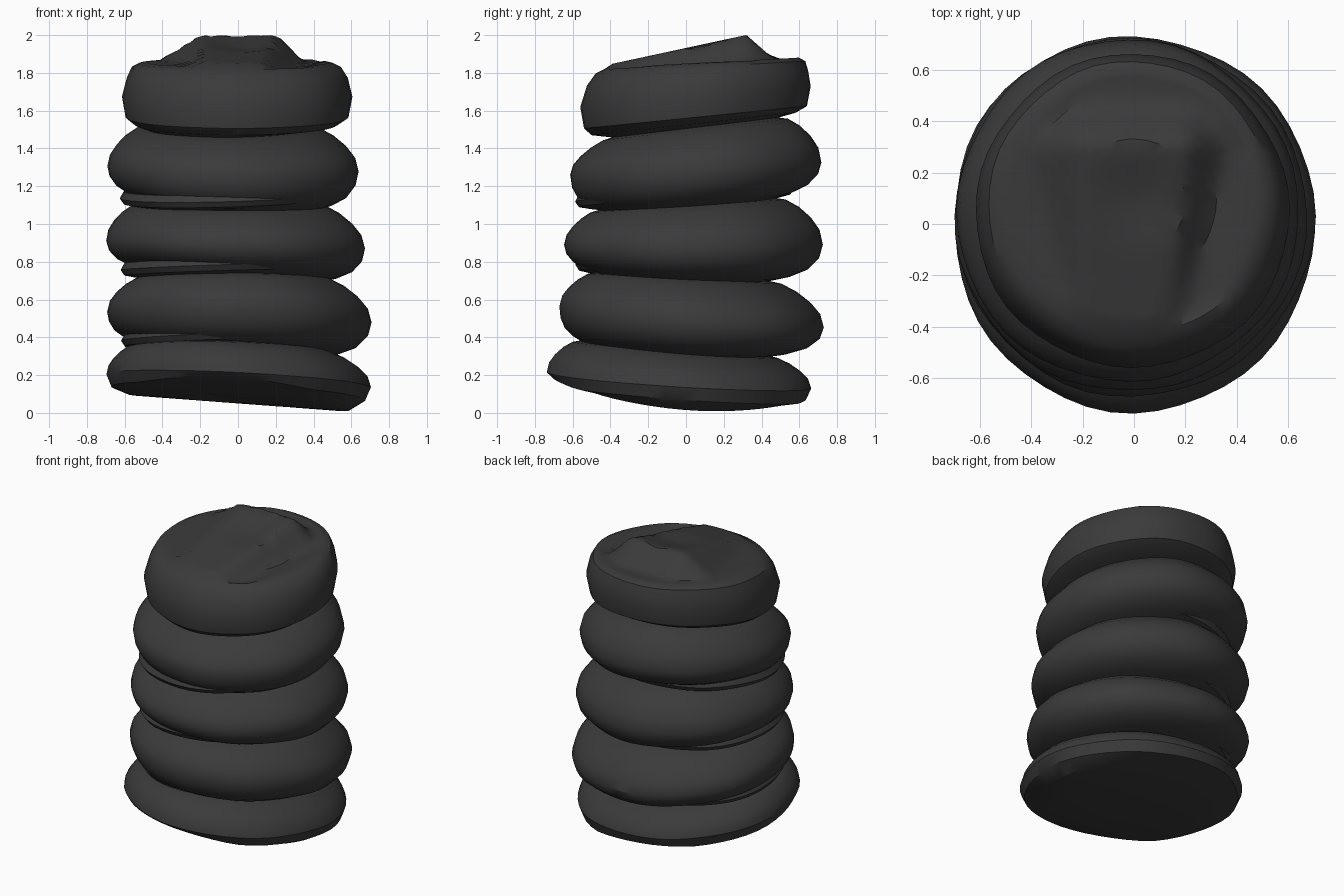
import bpy, bmesh, math

if "Cube" in bpy.data.objects:
    bpy.data.objects.remove(bpy.data.objects["Cube"])

SEG = 48
mat = bpy.data.materials.new("charcoal black")
mat.diffuse_color = (0.043, 0.043, 0.043, 1)
mat.use_nodes = True
mat.node_tree.nodes["Principled BSDF"].inputs["Base Color"].default_value = mat.diffuse_color


def lerp(a, b, t):
    return a + (b - a) * t


def ring_points(ring):
    """ring = centre x, centre y, height, radius, tilt along x, tilt along y"""
    cx, cy, z, r, sx, sy = ring
    pts = []
    seed = 2 * z
    for i in range(SEG):
        a = 2 * math.pi * i / SEG
        wob = 1 + 0.006 * math.sin(3 * a + seed) + 0.006 * math.sin(7 * a + 2 * seed)
        x, y = cx + r * wob * math.cos(a), cy + r * wob * math.sin(a)
        pts.append((x, y, z + sx * x + sy * y))
    return pts


def loft(name, rings, cap_start=False, cap_end=False, deform=None):
    bm = bmesh.new()
    rows = []
    for ring in rings:
        pts = ring_points(ring)
        if deform:
            pts = [deform(*p) for p in pts]
        rows.append([bm.verts.new(p) for p in pts])
    for lo, hi in zip(rows, rows[1:]):
        for i in range(SEG):
            j = (i + 1) % SEG
            bm.faces.new((lo[i], lo[j], hi[j], hi[i]))
    if cap_start:
        bm.faces.new(rows[0][::-1])
    if cap_end:
        bm.faces.new(rows[-1])
    me = bpy.data.meshes.new(name)
    bm.to_mesh(me)
    bm.free()
    ob = bpy.data.objects.new(name, me)
    bpy.context.collection.objects.link(ob)
    me.materials.append(mat)
    bpy.context.view_layer.objects.active = ob
    ob.select_set(True)
    bpy.ops.object.shade_smooth_by_angle(angle=math.radians(35))
    ob.select_set(False)
    return ob


# narrow grooves between the coils and the widest line of each coil
grooves = [
    (0.00, 0.00, -0.02, 0.30, -0.06, -0.09),
    (-0.07, -0.06, 0.335, 0.50, -0.02, -0.08),
    (-0.04, -0.02, 0.72, 0.46, 0.00, -0.05),
    (-0.06, 0.00, 1.105, 0.47, 0.00, 0.07),
    (-0.06, 0.05, 1.505, 0.44, 0.00, 0.12),
]
bulges = [
    (0.00, -0.03, 0.17, 0.70, -0.05, -0.06),
    (0.00, 0.03, 0.51, 0.70, -0.04, -0.08),
    (-0.015, 0.035, 0.89, 0.685, -0.03, 0.00),
    (-0.025, 0.05, 1.29, 0.665, -0.02, 0.05),
]
LOWER = [(0, 0), (0.15, 0.4), (0.35, 0.72), (0.65, 0.93), (1, 1)]
UPPER = [(0.3, 0.93), (0.55, 0.75), (0.78, 0.5), (0.95, 0.22), (1, 0)]


def blend(a, b, t, w):
    """height and tilt follow t, radius and centre follow w"""
    return (lerp(a[0], b[0], w), lerp(a[1], b[1], w), lerp(a[2], b[2], t),
            lerp(a[3], b[3], w), lerp(a[4], b[4], t), lerp(a[5], b[5], t))


# the underside of the lowest coil is a slanted, gently curved sole
def sole(x, y, z):
    return x, y, max(z, 0.05 - 0.075 * x + 0.15 * (y - 0.25) ** 2)


# four lower coils, their undersides lifted a little on the left
for k, bulge in enumerate(bulges):
    start = list(grooves[k])
    if k:
        start[4] -= 0.07
    rings = [blend(start, bulge, t, w) for t, w in LOWER]
    rings += [blend(grooves[k + 1], bulge, 1 - t, w) for t, w in UPPER]
    loft(f"coil_{k + 1}", rings, cap_start=(k == 0), deform=None if k else sole)


# top coil: the strip end ramps up to a raised middle with a step down on the right
def swirl(x, y, z):
    if z > 1.74 and math.hypot(x, y - 0.09) < 0.50:
        edge = 0.165 + 0.1 * (y + 0.1)
        drop = (0.95 * max(0, x - edge) + 0.6 * max(0, -0.2 - x)
                + 1.1 * max(0, y - 0.32))
        shelf = 1.85 + 0.05 * y
        shelf -= 0.03 * math.exp(-((x - edge - 0.12) / 0.08) ** 2) * (y < 0.35)
        dish = 0.025 * max(0, 1 - math.hypot(x - 0.02, y - 0.1) / 0.2)
        z = max(shelf, 1.932 + 0.215 * y - drop - dish)
    return x, y, min(z, 2.0)


top = [
    grooves[4],
    (-0.01, 0.04, 1.525, 0.54, 0, 0.11),
    (-0.005, 0.05, 1.56, 0.59, 0, 0.10),
    (-0.005, 0.05, 1.67, 0.61, 0, 0.09),
    (-0.005, 0.06, 1.77, 0.585, 0, 0.07),
    (-0.01, 0.075, 1.825, 0.555, 0, 0.06),
    (-0.01, 0.08, 1.845, 0.515, 0, 0.06),
]
for r in (0.48, 0.44, 0.40, 0.36, 0.32, 0.28, 0.24, 0.20, 0.15, 0.10, 0.05, 0.01):
    top.append((0.0, 0.09, 1.85, r, 0, 0.05))
loft("top_coil", top, cap_end=True, deform=swirl)

# thin overlapping lips showing at the front left of the grooves
for k, (z, sy) in enumerate([(0.40, -0.04), (0.775, -0.02), (1.155, 0.06)]):
    prof = [(-0.045, 0.49), (-0.03, 0.56), (0.0, 0.58), (0.035, 0.56), (0.05, 0.49)]
    loft(f"lip_{k + 1}", [(-0.045, -0.01, z + dz, r, 0.03, sy) for dz, r in prof])
